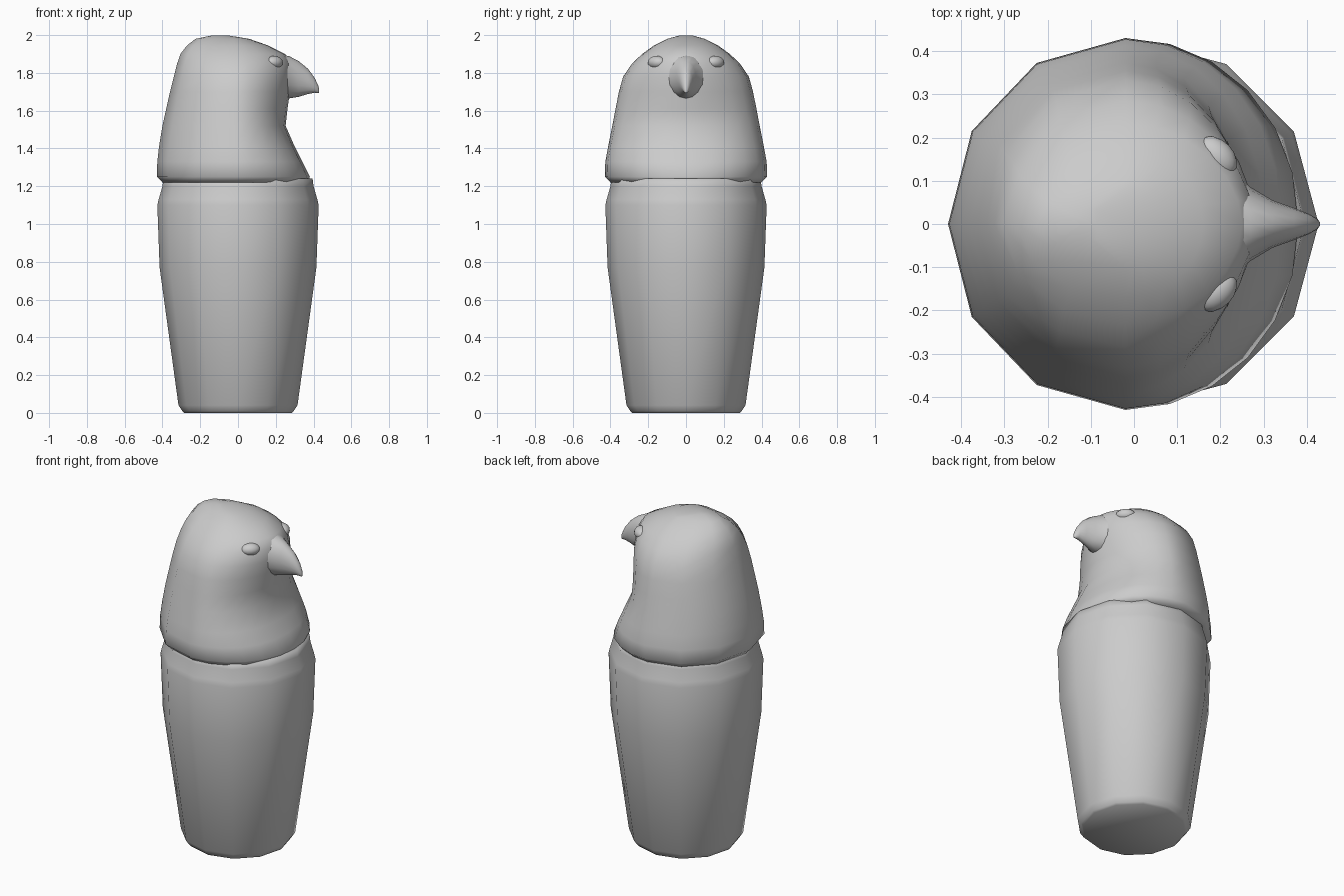
import bpy, bmesh
from math import cos, sin, radians, copysign
from mathutils import Vector

if "Cube" in bpy.data.objects:
    bpy.data.objects.remove(bpy.data.objects["Cube"])


def loft(name, rings):
    """Skin a closed surface through equally sized rings of points."""
    bm = bmesh.new()
    vs = [[bm.verts.new(p) for p in r] for r in rings]
    n = len(rings[0])
    for a, b in zip(vs, vs[1:]):
        for i in range(n):
            j = (i + 1) % n
            bm.faces.new((a[i], a[j], b[j], b[i]))
    for end in (vs[0], vs[-1]):
        c = bm.verts.new(sum((v.co for v in end), Vector()) / n)
        for i in range(n):
            bm.faces.new((end[i], end[(i + 1) % n], c))
    bmesh.ops.recalc_face_normals(bm, faces=bm.faces)
    me = bpy.data.meshes.new(name)
    bm.to_mesh(me)
    bm.free()
    me.shade_smooth()
    ob = bpy.data.objects.new(name, me)
    bpy.context.collection.objects.link(ob)
    return ob


def power(v, e):
    return copysign(abs(v) ** e, v)


# Tapered twelve-sided jar, drawn in at the neck groove
jar_profile = [(0.285, 0.0), (0.295, 0.01), (0.315, 0.04), (0.415, 0.77),
               (0.427, 1.10), (0.42, 1.13), (0.40, 1.20), (0.395, 1.24)]
loft("jar_body", [[(r * cos(radians(30 * i)), r * sin(radians(30 * i)), z)
                   for i in range(12)] for r, z in jar_profile])

# Bird-head lid: height, back x, front x, half width, front pointedness
lid_profile = [
    (1.22, -0.40, 0.37, 0.40, 1.0),
    (1.25, -0.43, 0.38, 0.43, 0.95),
    (1.33, -0.427, 0.34, 0.427, 0.9),
    (1.41, -0.418, 0.30, 0.412, 0.9),
    (1.52, -0.40, 0.252, 0.39, 1.0),
    (1.61, -0.38, 0.262, 0.373, 1.15),
    (1.70, -0.36, 0.275, 0.355, 1.2),
    (1.78, -0.34, 0.283, 0.333, 1.2),
    (1.85, -0.322, 0.28, 0.285, 1.15),
    (1.90, -0.305, 0.25, 0.232, 1.1),
    (1.945, -0.27, 0.16, 0.17, 1.0),
    (1.98, -0.225, 0.06, 0.10, 1.0),
    (1.998, -0.14, -0.05, 0.035, 1.0),
]
angles = [radians(a) for a in list(range(-90, 90, 15)) + list(range(90, 270, 30))]
rings = []
for z, back, front, width, point in lid_profile:
    cx = max(min(-0.02, front - 0.05), back + 0.04)
    ring = []
    for a in angles:
        c, s = cos(a), sin(a)
        if c > 0.001:
            ring.append((cx + (front - cx) * c, width * power(s, point), z))
        else:
            ring.append((cx + (cx - back) * c, width * s, z))
    rings.append(ring)
loft("bird_head_lid", rings)

# Hooked beak: x, centre height, half width, half height
beak_sections = [(0.12, 1.77, 0.20, 0.13), (0.21, 1.78, 0.14, 0.12),
                 (0.27, 1.777, 0.085, 0.112), (0.32, 1.768, 0.055, 0.095),
                 (0.37, 1.755, 0.037, 0.067), (0.405, 1.735, 0.023, 0.04),
                 (0.425, 1.713, 0.011, 0.02), (0.43, 1.703, 0.004, 0.008)]
loft("beak", [[(x, w * cos(radians(22.5 * i)), z + h * sin(radians(22.5 * i)))
               for i in range(16)] for x, z, w, h in beak_sections])

# Slightly raised eyes
for side, label in ((-1, "right_eye"), (1, "left_eye")):
    bpy.ops.mesh.primitive_uv_sphere_add(segments=16, ring_count=10, radius=1,
                                         location=(0.19, side * 0.155, 1.855),
                                         rotation=(0, 0, side * radians(45)))
    eye = bpy.context.object
    eye.name = label
    eye.scale = (0.04, 0.055, 0.035)
    bpy.ops.object.shade_smooth()
